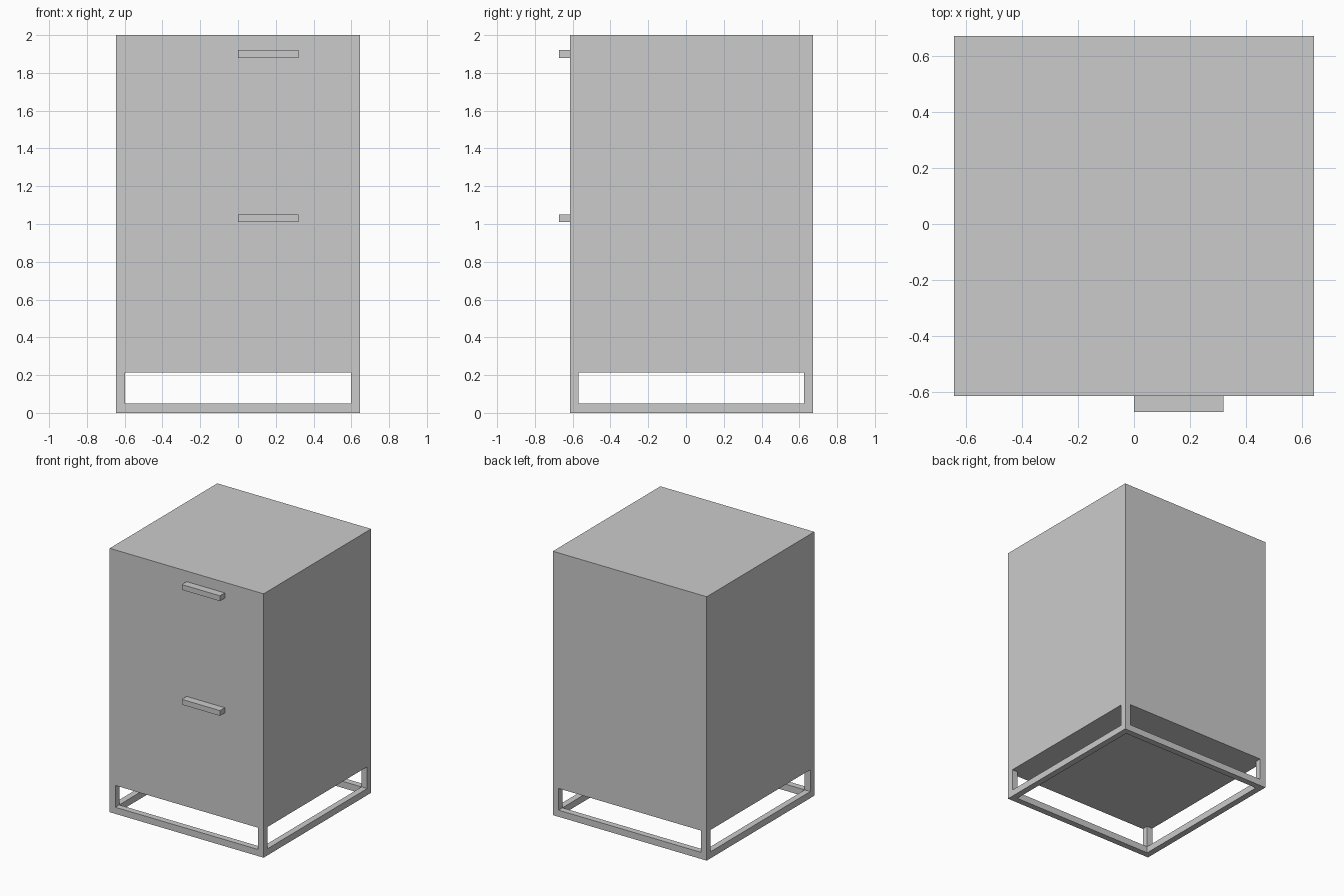
import bpy
import bmesh
from mathutils import Vector

if "Cube" in bpy.data.objects:
    bpy.data.objects.remove(bpy.data.objects["Cube"])


def box(name, lo, hi):
    """Axis-aligned box between two corners."""
    lo, hi = Vector(lo), Vector(hi)
    bm = bmesh.new()
    bmesh.ops.create_cube(bm, size=1.0)
    bmesh.ops.scale(bm, vec=hi - lo, verts=bm.verts)
    bmesh.ops.translate(bm, vec=(lo + hi) / 2, verts=bm.verts)
    mesh = bpy.data.meshes.new(name)
    bm.to_mesh(mesh)
    bm.free()
    obj = bpy.data.objects.new(name, mesh)
    bpy.context.collection.objects.link(obj)
    return obj


W = 0.645                    # half width
FRONT, BACK = -0.615, 0.673  # cabinet depth range
BODY_Z, TOP = 0.215, 2.0
T = 0.047                    # frame bar thickness
RAIL_H = 0.05

# Cabinet body
box("cabinet_body", (-W, FRONT, BODY_Z), (W, BACK, TOP))

# Drawer handles, set right of centre
for name, z in (("upper", 1.90), ("lower", 1.03)):
    box(name + "_drawer_handle", (0.0, -0.673, z - 0.02), (0.32, FRONT, z + 0.02))

# Corner legs
for side, x in (("left", -W), ("right", W - T)):
    for end, y in (("front", FRONT), ("back", BACK - T)):
        box(f"{end}_{side}_leg", (x, y, 0), (x + T, y + T, BODY_Z))

# Floor rails between the legs
for end, y in (("front", FRONT), ("back", BACK - T)):
    box(end + "_rail", (-W + T, y, 0), (W - T, y + T, RAIL_H))
for side, x in (("left", -W), ("right", W - T)):
    box(side + "_rail", (x, FRONT + T, 0), (x + T, BACK - T, RAIL_H))
